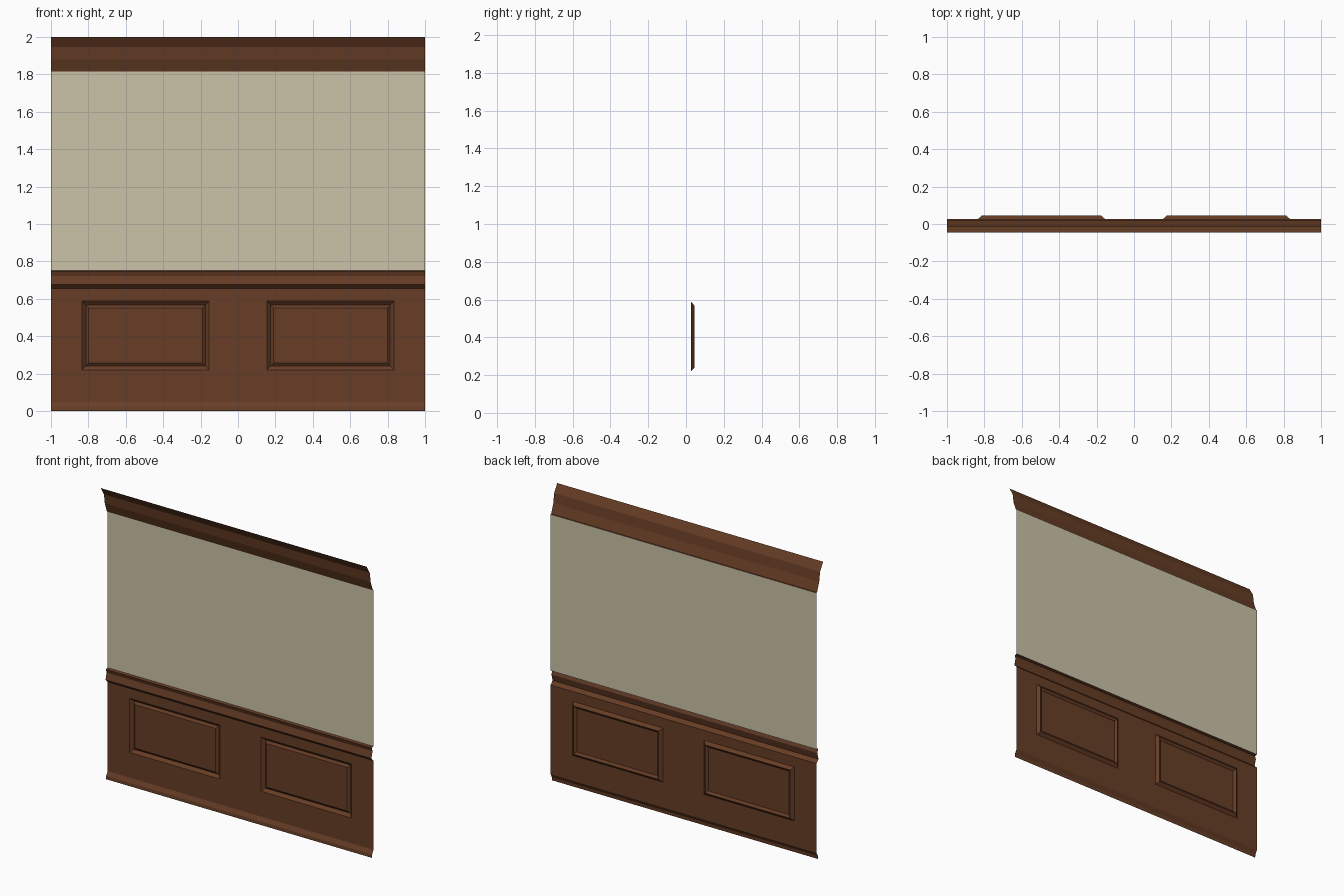
import bpy, bmesh

if "Cube" in bpy.data.objects:
    bpy.data.objects.remove(bpy.data.objects["Cube"])

WALL_Y = 0.027  # plane of the wall surface


def material(name, rgb):
    m = bpy.data.materials.new(name)
    m.diffuse_color = (*rgb, 1)
    m.use_nodes = True
    m.node_tree.nodes["Principled BSDF"].inputs["Base Color"].default_value = m.diffuse_color
    return m


wood = material("brown_wood", (0.135, 0.047, 0.019))
plaster = material("beige_plaster", (0.60, 0.54, 0.39))


def strip(name, profile, mat, xs=(-1, 1), panels=()):
    """Sweep a (y, z) profile along x; 'panels' are x ranges sunk as panels."""
    bm = bmesh.new()
    rows = [[bm.verts.new((x, y, z)) for x in xs] for y, z in profile]
    sunk = []
    for j in range(len(rows) - 1):
        for i in range(len(xs) - 1):
            a, b = rows[j], rows[j + 1]
            f = bm.faces.new((a[i], a[i + 1], b[i + 1], b[i]))
            if (i, j) in panels:
                sunk.append(f)
    bm.normal_update()
    for f in sunk:
        # groove sloping back, then the field edge coming forward again
        for width, depth in ((0.020, -0.018), (0.016, 0.012)):
            bmesh.ops.inset_region(bm, faces=[f], thickness=width, depth=depth,
                                   use_even_offset=True)
            bm.normal_update()
    me = bpy.data.meshes.new(name)
    bm.to_mesh(me)
    bm.free()
    me.materials.append(mat)
    ob = bpy.data.objects.new(name, me)
    bpy.context.collection.objects.link(ob)
    return ob


# Skirting that flares forward at the floor
strip("skirting", [(0.010, 0), (0.012, 0.022), (WALL_Y, 0.048)], wood)

# Lower wood wall with two sunk panels
strip("wainscot", [(WALL_Y, z) for z in (0.048, 0.22, 0.588, 0.655)], wood,
      xs=(-1, -0.834, -0.155, 0.155, 0.834, 1), panels=((1, 1), (3, 1)))

# Chair rail
strip("chair_rail", [(WALL_Y, 0.655), (0.005, 0.677), (0.017, 0.722),
                     (0.008, 0.748), (WALL_Y, 0.752)], wood)

# Plaster wall
strip("upper_wall", [(WALL_Y, 0.752), (WALL_Y, 1.815)], plaster)

# Crown moulding leaning forward to the ceiling
strip("crown_moulding", [(WALL_Y, 1.815), (0.020, 1.816), (-0.003, 1.88),
                         (-0.012, 1.945), (-0.045, 2.0)], wood)
